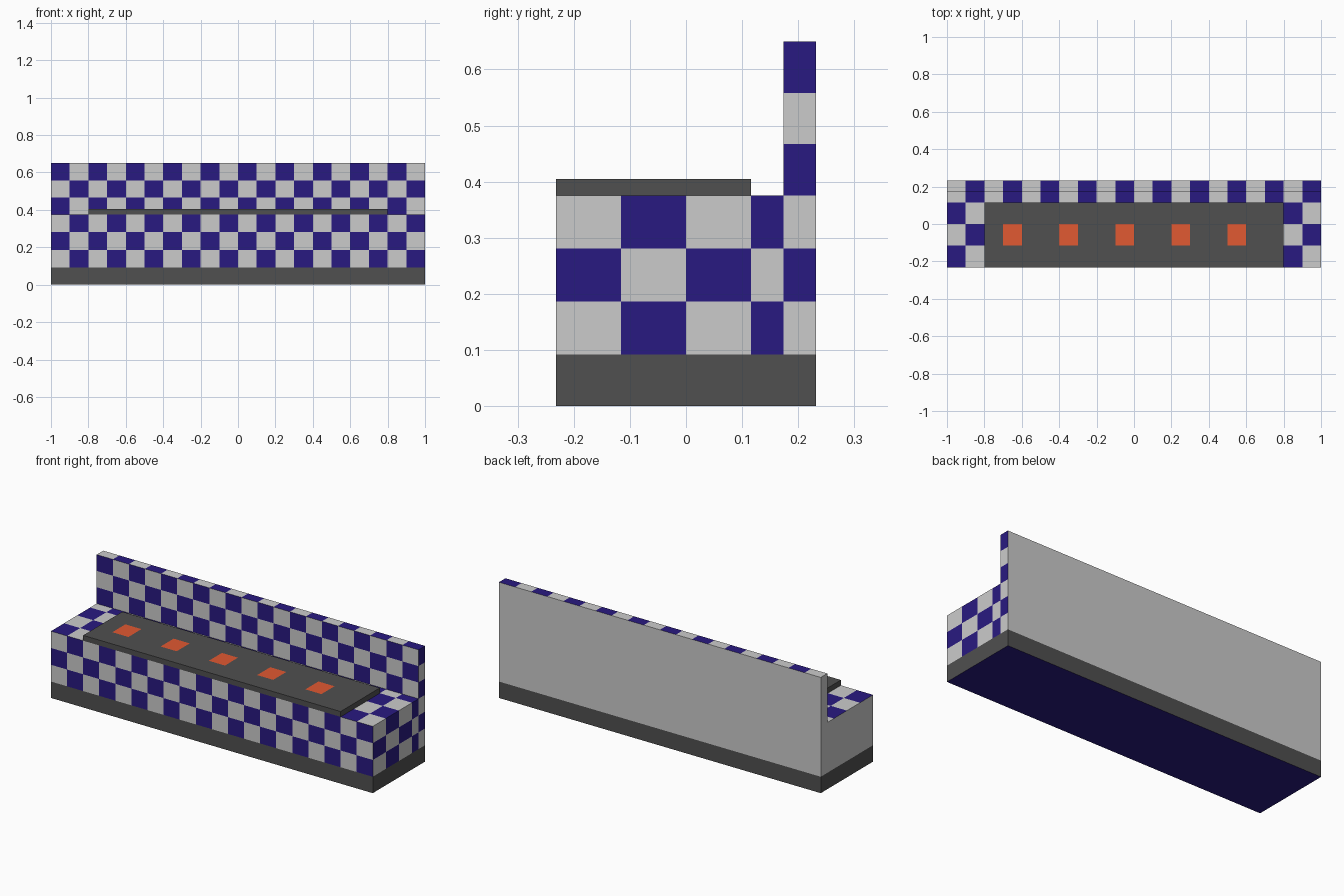
import bpy, bmesh

if "Cube" in bpy.data.objects:
    bpy.data.objects.remove(bpy.data.objects["Cube"])


def material(name, color=None):
    m = bpy.data.materials.new(name)
    if color:
        m.diffuse_color = (*color, 1)
    return m


GREY = material("tile_grey")
BLUE = material("tile_blue", (0.022, 0.01, 0.22))
DARK = material("dark_grey", (0.08, 0.08, 0.08))
ORANGE = material("burner_orange", (0.75, 0.1, 0.032))


def steps(a, b, n):
    return [a + (b - a) * i / n for i in range(n + 1)]


def tiled_box(name, lines, mats, paint):
    """Box split along three lists of grid lines; paint(axis, side, a, b) gives a slot."""
    bm = bmesh.new()
    for axis in range(3):
        u, v = [n for n in range(3) if n != axis]
        for side in (0, 1):
            for a in range(len(lines[u]) - 1):
                for b in range(len(lines[v]) - 1):
                    corners = []
                    for da, db in ((0, 0), (1, 0), (1, 1), (0, 1)):
                        p = [0, 0, 0]
                        p[axis] = lines[axis][-side]
                        p[u], p[v] = lines[u][a + da], lines[v][b + db]
                        corners.append(bm.verts.new(p))
                    face = bm.faces.new(corners)
                    face.material_index = paint(axis, side, a, b)
    bmesh.ops.remove_doubles(bm, verts=bm.verts, dist=1e-5)
    bmesh.ops.recalc_face_normals(bm, faces=bm.faces)
    mesh = bpy.data.meshes.new(name)
    bm.to_mesh(mesh)
    bm.free()
    for m in mats:
        mesh.materials.append(m)
    obj = bpy.data.objects.new(name, mesh)
    bpy.context.collection.objects.link(obj)
    return obj


def checker(shift):
    # Checks on the right, front and top; left, back and underside stay plain
    visible = {(0, 1), (1, 0), (2, 1)}

    def paint(axis, side, a, b):
        return (a + b + shift[axis]) % 2 if (axis, side) in visible else 0
    return paint


# lines[axis][-side]: side 0 is the low end, side 1 the high end
W, D = 1.0, 0.232
columns = steps(-W, W, 20)
depths = [-D, -D / 2, 0, D / 2, D * 0.75, D]

# Dark plinth with a blue underside
tiled_box("plinth", ([-W, W], [-D, D], [0, 0.092]), (DARK, BLUE),
          lambda axis, side, a, b: int((axis, side) == (2, 0)))

# Checkered counter body
tiled_box("counter_body", (columns, depths, steps(0.092, 0.375, 3)),
          (GREY, BLUE), checker((0, 0, 1)))

# Checkered splashback along the rear edge
tiled_box("splashback", (columns, depths[-2:], steps(0.375, 0.65, 3)),
          (GREY, BLUE), checker((1, 1, 0)))

# Dark hob with five orange burners set flush in its top
tiled_box("hob_top", (steps(-0.8, 0.8, 16), depths[:4], [0.375, 0.405]),
          (DARK, ORANGE),
          lambda axis, side, a, b: int((axis, side) == (2, 1) and a % 3 == 1 and b == 1))

for m in bpy.data.materials:
    if m.users and not m.is_grease_pencil:
        m.use_nodes = True
        m.node_tree.nodes["Principled BSDF"].inputs["Base Color"].default_value = m.diffuse_color
